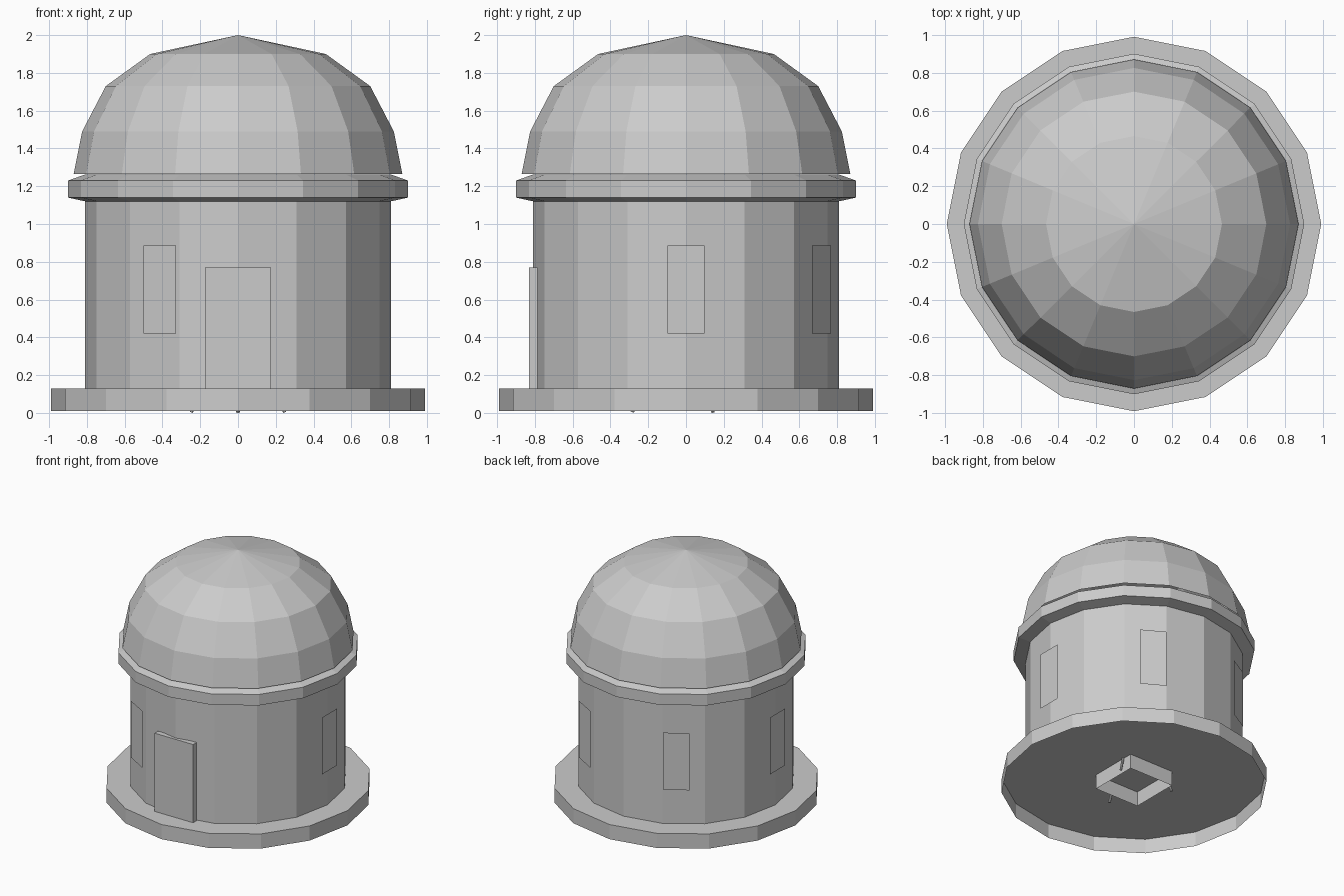
import bpy, bmesh, math
from mathutils import Vector

if "Cube" in bpy.data.objects:
    bpy.data.objects.remove(bpy.data.objects["Cube"])

SIDES = 16
grey = bpy.data.materials.new("plain grey")
grey.diffuse_color = (0.6, 0.6, 0.6, 1)
grey.use_nodes = True
grey.node_tree.nodes["Principled BSDF"].inputs["Base Color"].default_value = grey.diffuse_color


def finish(name, bm):
    me = bpy.data.meshes.new(name)
    bm.to_mesh(me)
    bm.free()
    me.materials.append(grey)
    ob = bpy.data.objects.new(name, me)
    bpy.context.collection.objects.link(ob)
    return ob


def turned(name, profile):
    """Flat-faced shell turned around z from (radius, height) points, bottom to top."""
    bm = bmesh.new()
    rings = []
    for r, z in profile:
        if r == 0:
            rings.append([bm.verts.new((0, 0, z))] * SIDES)
        else:
            rings.append([bm.verts.new((r * math.cos(math.tau * i / SIDES),
                                        r * math.sin(math.tau * i / SIDES), z))
                          for i in range(SIDES)])
    for low, high in zip(rings, rings[1:]):
        for i in range(SIDES):
            j = (i + 1) % SIDES
            corners = [low[i], low[j], high[j], high[i]]
            bm.faces.new(list(dict.fromkeys(corners)))
    return finish(name, bm)


def box(name, lo, hi, open_ends=False):
    bm = bmesh.new()
    bmesh.ops.create_cube(bm, size=1)
    for v in bm.verts:
        v.co = [lo[k] if v.co[k] < 0 else hi[k] for k in range(3)]
    if open_ends:
        bm.normal_update()
        ends = [f for f in bm.faces if abs(f.normal.z) > 0.9]
        bmesh.ops.delete(bm, geom=ends, context='FACES')
    return finish(name, bm)


# Building shells: the base is hollow underneath, the dome overhangs the ring
turned("base", [(0.99, 0.01), (0.99, 0.13), (0, 0.13)])
turned("wall", [(0.81, 0.13), (0.81, 1.13)])
turned("cornice_ring", [(0.80, 1.118), (0.90, 1.14), (0.90, 1.23), (0.81, 1.262)])
turned("dome", [(0.87, 1.265), (0.825, 1.49), (0.70, 1.73), (0.465, 1.90), (0, 2.0)])

# Front door slab
box("door", (-0.175, -0.83, 0.13), (0.175, -0.785, 0.77))

# Five flat windows around the wall, none beside the door on the right
for deg in range(0, 241, 60):
    a = math.radians(deg)
    out = Vector((math.cos(a), math.sin(a), 0))
    side = Vector((-math.sin(a), math.cos(a), 0))
    bm = bmesh.new()
    bm.faces.new([bm.verts.new(out * 0.828 + side * s + Vector((0, 0, z)))
                  for s, z in ((-0.099, 0.42), (0.099, 0.42), (0.099, 0.885), (-0.099, 0.885))])
    finish("window_%d" % deg, bm)

# Hollow square pier and tripod feet under the floor
box("pier", (-0.2, -0.2, 0.01), (0.2, 0.2, 0.13), open_ends=True)
for deg in (30, 150, 270):
    a = math.radians(deg)
    out = Vector((math.cos(a), math.sin(a), 0))
    foot, top = out * 0.285 + Vector((0, 0, 0.004)), out * 0.24 + Vector((0, 0, 0.125))
    bm = bmesh.new()
    bmesh.ops.create_cone(bm, segments=8, radius1=0.01, radius2=0.01,
                          depth=(top - foot).length, cap_ends=True)
    ob = finish("tripod_foot_%d" % deg, bm)
    ob.location = (foot + top) / 2
    ob.rotation_mode = 'QUATERNION'
    ob.rotation_quaternion = (top - foot).to_track_quat('Z', 'Y')
